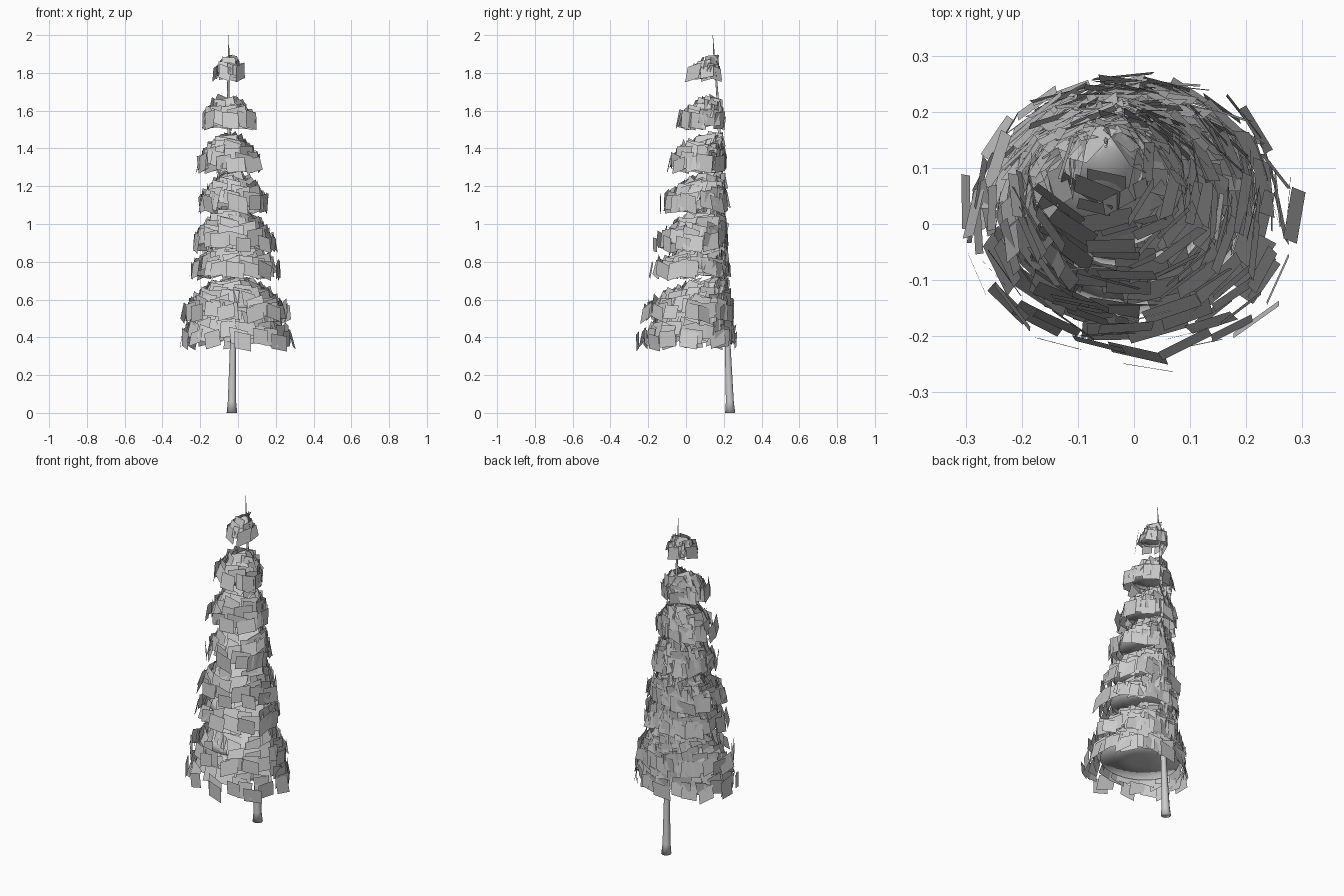
import bpy, bmesh, math, random
from mathutils import Vector

if "Cube" in bpy.data.objects:
    bpy.data.objects.remove(bpy.data.objects["Cube"])

random.seed(7)

# trunk axis: (z, x, y, radius)
TRUNK = [(0, -0.032, 0.234, 0.028), (0.06, -0.032, 0.232, 0.022), (0.35, -0.027, 0.221, 0.016),
         (0.8, -0.03, 0.205, 0.013), (1.3, -0.045, 0.185, 0.009), (1.7, -0.052, 0.165, 0.006),
         (1.9, -0.05, 0.148, 0.004), (2.0, -0.048, 0.142, 0.001)]

# tiers: z bottom, z top, x min, x max, y min, y max, cards
TIERS = [(0.33, 0.62, -0.315, 0.305, -0.27, 0.265, 130),
         (0.48, 0.72, -0.295, 0.28, -0.25, 0.25, 115),
         (0.71, 0.91, -0.26, 0.23, -0.20, 0.23, 96),
         (0.85, 1.09, -0.245, 0.205, -0.18, 0.22, 92),
         (1.06, 1.28, -0.205, 0.165, -0.15, 0.215, 76),
         (1.27, 1.48, -0.215, 0.125, -0.11, 0.21, 60),
         (1.50, 1.67, -0.19, 0.10, -0.06, 0.195, 42),
         (1.76, 1.885, -0.13, 0.042, 0.01, 0.18, 20)]


def trunk_at(z):
    for a, b in zip(TRUNK, TRUNK[1:]):
        if z <= b[0]:
            f = (z - a[0]) / (b[0] - a[0])
            return a[1] + (b[1] - a[1]) * f, a[2] + (b[2] - a[2]) * f
    return TRUNK[-1][1:3]


def finish(bm, name, smooth):
    me = bpy.data.meshes.new(name)
    bm.to_mesh(me)
    bm.free()
    for p in me.polygons:
        p.use_smooth = smooth
    ob = bpy.data.objects.new(name, me)
    bpy.context.collection.objects.link(ob)
    return ob


def loft(bm, rings):
    rows = [[bm.verts.new(p) for p in r] for r in rings]
    n = len(rows[0])
    for a, b in zip(rows, rows[1:]):
        for i in range(n):
            j = (i + 1) % n
            bm.faces.new((a[i], a[j], b[j], b[i]))
    return rows


def tier_point(tier, a, th, scale=1.0):
    """Point on a lopsided dome whose apex sits on the trunk."""
    zb, zt, x0, x1, y0, y1, _ = tier
    ax, ay = trunk_at(zt)
    f = math.sin(a) ** 1.2
    cx, cy = (x0 + x1) / 2, (y0 + y1) / 2
    rx, ry = (x1 - x0) / 2 * scale, (y1 - y0) / 2 * scale
    # shrinking keeps the back close to the trunk
    cy += (1 - scale) * (y1 - y0) * 0.25
    return Vector((ax + (cx - ax) * f + rx * f * math.cos(th),
                   ay - 0.01 + (cy - ay + 0.01) * f + ry * f * math.sin(th),
                   zt - (zt - zb) * (1 - math.cos(a))))


# trunk
bm = bmesh.new()
rows = loft(bm, [[(x + r * math.cos(k * math.tau / 10), y + r * math.sin(k * math.tau / 10), z)
                  for k in range(10)] for z, x, y, r in TRUNK])
bm.faces.new(rows[0][::-1])
bm.faces.new(rows[-1])
finish(bm, "trunk", True)

for i, tier in enumerate(TIERS):
    # smooth inner dome with a shallow closed underside
    bm = bmesh.new()
    rings = [[tier_point(tier, math.radians(d), -k * math.tau / 24, 0.80) - Vector((0, 0, 0.006))
              for k in range(24)] for d in (3, 12, 24, 36, 48, 60, 70)]
    mid = sum(rings[-1], Vector()) / 24
    rings.append([mid + (p - mid) * 0.25 for p in rings[-1]])
    rows = loft(bm, rings)
    bm.faces.new(rows[-1])
    dome = finish(bm, f"foliage_dome_{i + 1}", True)

    # loose needle cards: close to the dome on top, flared and hanging at the rim
    bm = bmesh.new()
    n = tier[6]
    zb = tier[0]
    size = 0.095 if i < 7 else 0.08
    for k in range(n):
        t = (k + 0.5) / n
        a = math.radians(22 + 56 * t ** 0.6 + random.uniform(-3, 3))
        th = k * 2.39996 + random.uniform(-0.2, 0.2)
        th += 0.2 * math.cos(th)  # the front is sparser than the back
        sc = 0.85 + 0.15 * t ** 1.5 + random.uniform(-0.02, 0.01)
        p = tier_point(tier, a, th, sc)
        tang = (tier_point(tier, a, th + 0.02, sc) - p).normalized()
        down = (tier_point(tier, a + 0.02, th, sc) - p).normalized()
        hang = Vector((0, 0, -1))
        down = down.lerp(hang, 0.35 + 0.4 * t).normalized()
        nor = tang.cross(down).normalized()
        tang = (tang + nor * random.uniform(-0.25, 0.25) + down * random.uniform(-0.35, 0.35)).normalized()
        down = (down + nor * random.uniform(-0.2, 0.2)).normalized()
        w = size * random.uniform(0.8, 1.15) / 2
        h = size * random.uniform(0.75, 1.0) / 2
        p.z = max(p.z - 0.01, zb + h * 1.1)
        skew = random.uniform(-0.2, 0.2) * w
        quad = [p - tang * w - down * h, p + tang * w - down * h,
                p + tang * (w + skew) + down * h, p - tang * (w - skew) + down * h]
        bm.faces.new([bm.verts.new(q) for q in quad])
    finish(bm, f"foliage_cards_{i + 1}", False)
